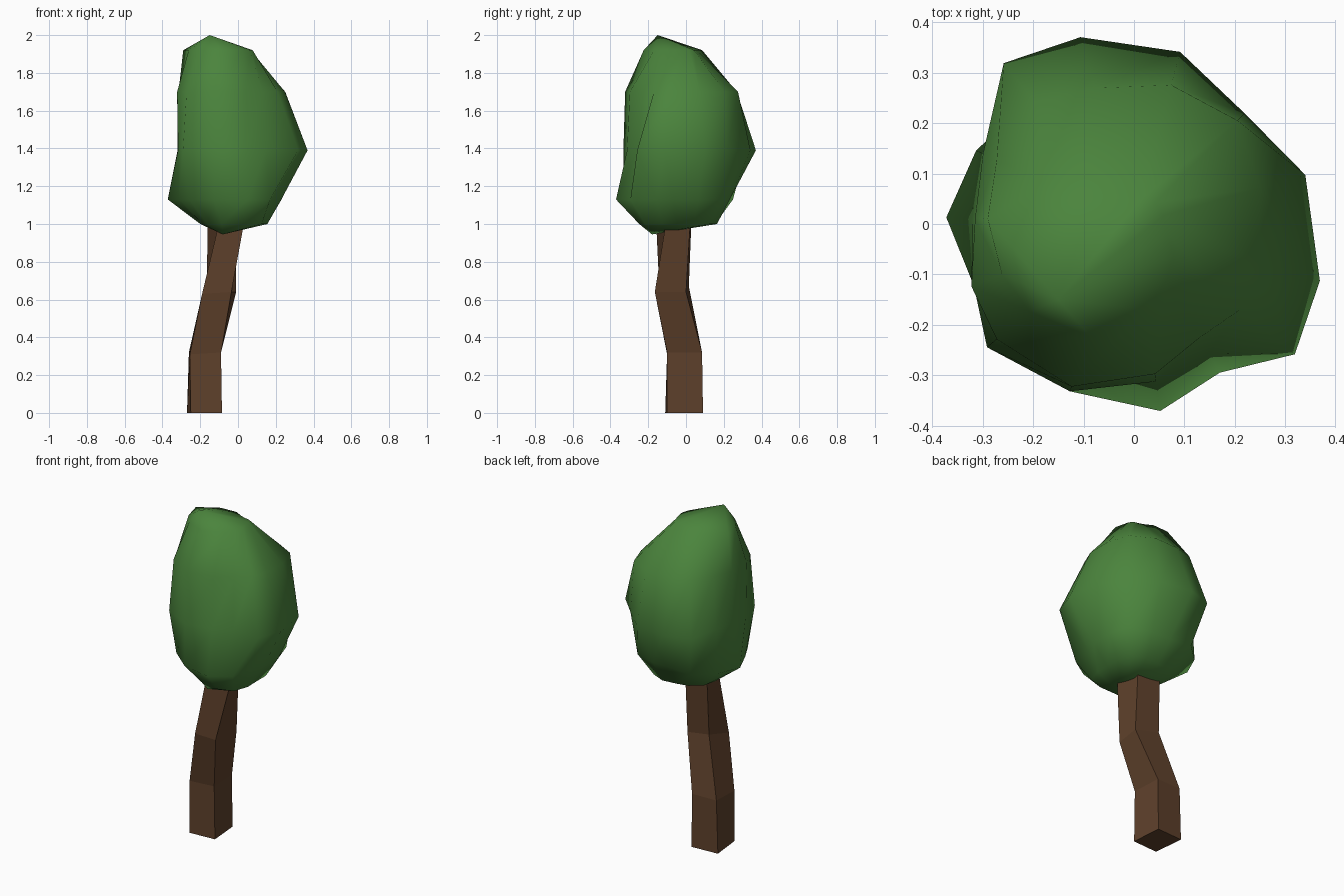
import bpy
import bmesh
from math import cos, sin, radians
from mathutils import Vector

default_cube = bpy.data.objects.get("Cube")
if default_cube:
    bpy.data.objects.remove(default_cube, do_unlink=True)


def make_material(name, colour):
    material = bpy.data.materials.new(name)
    material.use_nodes = True
    material.diffuse_color = (*colour, 1.0)
    shader = material.node_tree.nodes["Principled BSDF"]
    shader.inputs["Base Color"].default_value = (*colour, 1.0)
    shader.inputs["Roughness"].default_value = 0.9
    return material


def loft(name, rings, material, bottom_tip=None, top_tip=None, smooth=False):
    """Bridge the rings with faces; close each end with a fan to a tip, or a flat cap."""
    bm = bmesh.new()
    loops = [[bm.verts.new(point) for point in ring] for ring in rings]
    for lower, upper in zip(loops, loops[1:]):
        for i in range(len(lower)):
            bm.faces.new((lower[i - 1], lower[i], upper[i], upper[i - 1]))
    for loop, tip in ((loops[0], bottom_tip), (loops[-1], top_tip)):
        if tip is None:
            bm.faces.new(loop)
        else:
            centre = bm.verts.new(tip)
            for i in range(len(loop)):
                bm.faces.new((loop[i - 1], loop[i], centre))
    bmesh.ops.recalc_face_normals(bm, faces=bm.faces[:])
    for face in bm.faces:
        face.smooth = smooth
    mesh = bpy.data.meshes.new(name)
    bm.to_mesh(mesh)
    bm.free()
    mesh.materials.append(material)
    part = bpy.data.objects.new(name, mesh)
    bpy.context.scene.collection.objects.link(part)
    return part


bark = make_material("bark brown", (0.112, 0.052, 0.024))
leaf = make_material("leaf green", (0.07, 0.232, 0.046))

# Trunk: a bent four-sided post, corners from the front round to the back
trunk_rings = [
    [(-.25, -.11, 0), (-.085, -.1, 0), (-.1, .09, 0), (-.27, .08, 0)],
    [(-.255, -.1, .31), (-.09, -.1, .32), (-.1, .085, .32), (-.26, .08, .32)],
    [(-.19, -.14, .63), (-.035, -.165, .64), (-.01, 0, .64), (-.165, .015, .67)],
    [(-.09, -.16, 1.05), (.04, -.1, 1.05), (-.01, .025, 1.05), (-.16, .03, 1.05)],
]
loft("trunk", trunk_rings, bark)

# Crown: irregular rings, each a height and its reach in a fixed set of directions
directions = [-17, 16, 45, 75, 106, 129, 155, 178, 201, 220, 249, 278, 300, 321]
crown_profile = [
    (1.0, (.16, .16, .18, .17, .16, .18, .2, .2, .2, .21, .24, .25, .25, .2)),
    (1.13, (.24, .24, .27, .24, .24, .32, .345, .372, .335, .34, .355, .374, .34, .25)),
    (1.39, (.385, .353, .31, .353, .385, .41, .33, .32, .34, .38, .355, .315, .295, .41)),
    (1.7, (.26, .26, .29, .285, .28, .31, .3, .315, .345, .355, .345, .3, .26, .27)),
    (1.92, (.07, .06, .06, .05, .06, .11, .19, .29, .28, .27, .24, .17, .13, .1)),
]
crown_rings = [
    [Vector((reach * cos(radians(a)), reach * sin(radians(a)), height))
     for a, reach in zip(directions, reaches)]
    for height, reaches in crown_profile
]
loft("crown", crown_rings, leaf, bottom_tip=(-.08, -.18, .945),
     top_tip=(-.15, -.15, 2), smooth=True)
